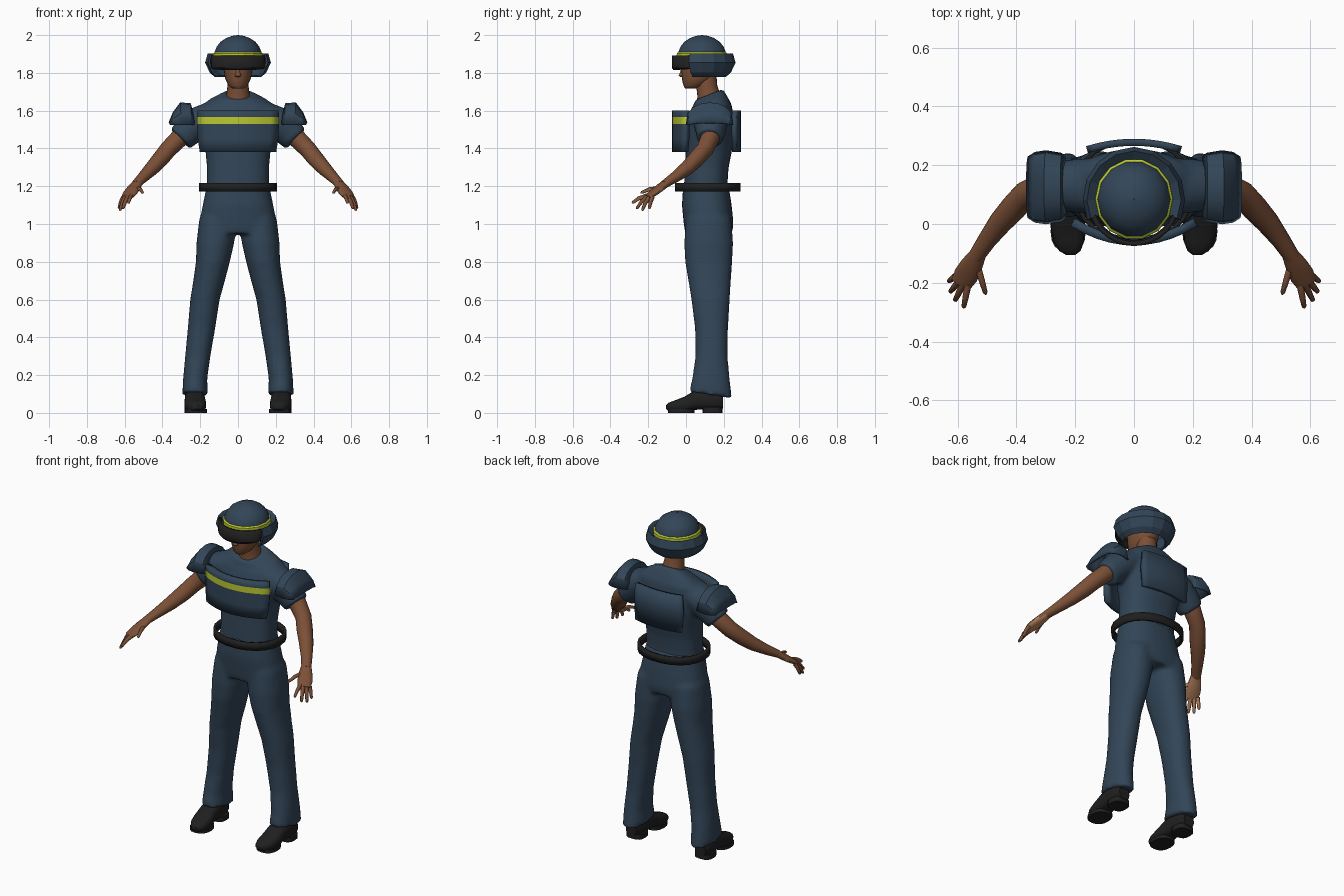
import bpy, bmesh, math
from mathutils import Vector as V

if "Cube" in bpy.data.objects:
    bpy.data.objects.remove(bpy.data.objects["Cube"])


def material(name, r, g, b):
    m = bpy.data.materials.new(name)
    m.diffuse_color = (r, g, b, 1)
    m.use_nodes = True
    m.node_tree.nodes["Principled BSDF"].inputs["Base Color"].default_value = m.diffuse_color
    return m


NAVY = material("navy", 0.032, 0.06, 0.096)
BLACK = material("black", 0.014, 0.014, 0.014)
YELLOW = material("yellow", 0.5, 0.58, 0.03)
SKIN = material("skin", 0.2, 0.08, 0.038)
PALM = material("palm_skin", 0.45, 0.22, 0.11)


def ring(c, ru, rv, u=(1, 0, 0), v=(0, 1, 0), n=24, p=2.0):
    """Superellipse ring around c, spanned by u and v."""
    pts = []
    for i in range(n):
        a = 2 * math.pi * i / n
        cs, sn = math.cos(a), math.sin(a)
        x = math.copysign(abs(cs) ** (2 / p), cs) * ru
        y = math.copysign(abs(sn) ** (2 / p), sn) * rv
        pts.append(V(c) + V(u) * x + V(v) * y)
    return pts


def loft(bm, rows, closed=True, caps=True):
    grid = [[bm.verts.new(p) for p in row] for row in rows]
    n = len(grid[0])
    for a, b in zip(grid, grid[1:]):
        for i in range(n if closed else n - 1):
            j = (i + 1) % n
            bm.faces.new((a[i], a[j], b[j], b[i]))
    if closed and caps:
        bm.faces.new(grid[0])
        bm.faces.new(grid[-1])


def tube(bm, path, n=12):
    """Path of (x, y, z, side radius, thickness radius)."""
    pts = [V(q[:3]) for q in path]
    rows = []
    for i, q in enumerate(path):
        t = (pts[min(i + 1, len(pts) - 1)] - pts[max(i - 1, 0)]).normalized()
        u = t.cross(V((0, 0, 1))).normalized()
        rows.append(ring(pts[i], q[3], q[4], u, u.cross(t), n))
    loft(bm, rows)


def finish(name, bm, *mats, angle=40, mirror=False, thick=0, remesh=0):
    bmesh.ops.recalc_face_normals(bm, faces=bm.faces)
    me = bpy.data.meshes.new(name)
    bm.to_mesh(me)
    bm.free()
    ob = bpy.data.objects.new(name, me)
    bpy.context.collection.objects.link(ob)
    for m in mats:
        me.materials.append(m)
    if angle:
        bpy.ops.object.select_all(action='DESELECT')
        ob.select_set(True)
        bpy.context.view_layer.objects.active = ob
        bpy.ops.object.shade_smooth_by_angle(angle=math.radians(angle))
    if thick:
        s = ob.modifiers.new("thickness", 'SOLIDIFY')
        s.thickness, s.offset = thick, 0
    if mirror:
        ob.modifiers.new("mirror", 'MIRROR')
    if remesh:
        r = ob.modifiers.new("blend", 'REMESH')
        r.mode, r.voxel_size, r.use_smooth_shade = 'VOXEL', remesh, True
        s = ob.modifiers.new("soften", 'SMOOTH')
        s.iterations = 5
    return ob


def new():
    return bmesh.new()


# Trousers: pelvis and two legs blended together
bm = new()
loft(bm, [ring((0, y, z), rx, ry, p=2.4) for z, rx, y, ry in (
    (1.21, .165, .105, .12), (1.1, .187, .11, .132), (1.0, .207, .12, .132), (.95, .2, .12, .125))])
LEG = ((1.03, .105, .1, .12, .12), (.9, .12, .1, .12, .13), (.8, .133, .09, .12, .125),
       (.7, .153, .084, .125, .113), (.6, .175, .078, .13, .102), (.45, .193, .073, .135, .088),
       (.3, .213, .067, .135, .085), (.18, .227, .064, .132, .1), (.095, .227, .068, .13, .114))
for s in (1, -1):
    loft(bm, [ring((s * x, y, z), rx, ry, v=(0, 1, -.15 if z < .1 else 0), p=2.2)
              for z, x, rx, y, ry in LEG])
finish("trousers", bm, NAVY, remesh=.014)

# Shirt: torso with a sloping collar and short sleeves
bm = new()
TORSO = ((1.16, .168, .105, .118, 0), (1.22, .165, .105, .115, 0), (1.3, .165, .11, .116, 0),
         (1.38, .172, .12, .122, 0), (1.48, .198, .127, .126, 0), (1.56, .205, .13, .122, 0),
         (1.62, .2, .135, .108, .1), (1.655, .155, .13, .088, .25), (1.685, .085, .12, .075, .4))
loft(bm, [ring((0, y, z), rx, ry, v=(0, 1, k), p=2.4) for z, rx, y, ry, k in TORSO])
for s in (1, -1):
    tube(bm, [(s * .14, .13, 1.575, .095, .075), (s * .22, .13, 1.53, .09, .09),
              (s * .27, .13, 1.485, .078, .08), (s * .305, .125, 1.45, .07, .074)], 20)
finish("shirt", bm, NAVY, remesh=.013)

# Arms
bm = new()
tube(bm, [(.24, .13, 1.53, .05, .05), (.31, .128, 1.455, .05, .05), (.37, .1, 1.395, .045, .046),
          (.41, .055, 1.345, .045, .044), (.455, .005, 1.295, .04, .038),
          (.5, -.055, 1.25, .032, .029), (.54, -.115, 1.21, .027, .021)], 16)
finish("arms", bm, SKIN, angle=60, mirror=True)

# Hands: palm, four fingers and thumb, paler underneath
bm = new()
tube(bm, [(.528, -.098, 1.222, .027, .021), (.552, -.14, 1.19, .038, .02),
          (.572, -.175, 1.163, .042, .017), (.588, -.205, 1.142, .035, .012)])
for base, tip in (((.565, -.207, 1.15), (.58, -.286, 1.11)),
                  ((.581, -.205, 1.146), (.61, -.262, 1.08)),
                  ((.596, -.195, 1.142), (.626, -.232, 1.07)),
                  ((.607, -.178, 1.143), (.631, -.195, 1.08)),
                  ((.535, -.135, 1.19), (.504, -.24, 1.165))):
    a, b = V(base), V(tip)
    mid = a.lerp(b, .55) + V((0, 0, .008))
    tube(bm, [(*a, .012, .012), (*mid, .0105, .0105), (*b.lerp(mid, .15), .008, .008),
              (*b, .003, .003)], 8)
hands = finish("hands", bm, SKIN, PALM, angle=60, mirror=True)
for f in hands.data.polygons:
    f.material_index = int(f.normal.z < -.3)

# Shoes: (y, x, half width, bottom, top), with raised heel blocks
bm = new()
SHOE = ((.195, .232, .035, .022, .09), (.17, .232, .048, .018, .12), (.1, .23, .052, .018, .125),
        (.04, .228, .054, .016, .115), (-.01, .226, .058, .004, .085), (-.06, .222, .052, .004, .066),
        (-.092, .218, .036, .01, .054), (-.105, .216, .016, .02, .04))
loft(bm, [ring((x, y, (b + t) / 2), w, (t - b) / 2, v=(0, 0, 1), n=16, p=2.8)
          for y, x, w, b, t in SHOE])
loft(bm, [ring((.23, .14, z), .054, .052, n=16, p=3) for z in (0, .03)])
loft(bm, [ring((.224, -.025, z), .06, .07, n=16, p=2.4) for z in (0, .02)])
finish("shoes", bm, BLACK, mirror=True)

# Belt: loose flat band
bm = new()
loft(bm, [ring((0, .115, z), .198, .168, n=22, p=2.2) for z in (1.173, 1.218)], caps=False)
finish("belt", bm, BLACK, angle=30, thick=.016)

# Chest plate with a bright stripe, and plain back plate


def plate(name, levels, half, y_mid, bend, thick, *mats):
    bm = new()
    rows = []
    for z, w in levels:
        xs = [half * w * (i / 5 - 1) for i in range(11)]
        rows.append([(x, y_mid + bend * (x / half) ** 2, z) for x in xs])
    loft(bm, rows, closed=False)
    return finish(name, bm, *mats, angle=30, thick=thick)


chest = plate("chest_plate", ((1.38, .93), (1.45, .98), (1.53, 1), (1.566, 1), (1.6, .99)),
              .21, -.058, .065, .03, NAVY, YELLOW)
for f in chest.data.polygons:
    f.material_index = int(1.53 < f.center.z < 1.566)
plate("back_plate", ((1.38, .95), (1.5, 1), (1.6, .95)), .16, .278, -.025, .024, NAVY)

# Shoulder pads: arched shells
bm = new()
rows = []
for x, top, ry in ((.235, 1.575, .1), (.25, 1.635, .112), (.3, 1.638, .12), (.335, 1.59, .115),
                   (.358, 1.535, .1)):
    rows.append([(x + .004 * math.sin(a), .125 - ry * math.cos(a), 1.525 + (top - 1.525) * math.sin(a) ** .7)
                 for a in [math.pi * i / 8 for i in range(9)]])
loft(bm, rows, closed=False)
finish("shoulder_pads", bm, NAVY, angle=25, mirror=True, thick=.012)

# Head and neck
bm = new()
loft(bm, [ring((0, y, z), rx, ry, n=20) for z, rx, y, ry in (
    (1.718, .03, .025, .03), (1.732, .05, .045, .058), (1.765, .066, .065, .086),
    (1.8, .074, .075, .1), (1.85, .08, .08, .105), (1.9, .075, .085, .1))])
loft(bm, [ring((0, y, z), r, r, n=20) for z, y, r in (
    (1.62, .13, .072), (1.68, .122, .062), (1.73, .11, .056), (1.79, .105, .056))])
finish("head", bm, SKIN, angle=60)

# Nose and lips
bm = new()
loft(bm, [ring((0, y, z), r, r, n=8) for z, y, r in (
    (1.778, -.018, .01), (1.784, -.022, .017), (1.8, -.02, .013), (1.84, -.012, .008))])
for z in (1.752, 1.76):
    loft(bm, [ring((x, -.013 + abs(x) * .25, z), r, r, u=(0, 1, 0), v=(0, 0, 1), n=8)
              for x, r in ((-.025, .002), (0, .007), (.025, .002))])
finish("face_details", bm, SKIN, angle=60)

# Helmet dome and its bright band
HY = .085
bm = new()
loft(bm, [ring((0, HY, z), r, r * 1.04, n=14) for z, r in (
    (1.86, .129), (1.91, .124), (1.94, .112), (1.965, .092), (1.985, .062), (1.996, .03),
    (2.0, .002))], caps=False)
finish("helmet_dome", bm, NAVY)
bm = new()
loft(bm, [ring((0, HY, z), r, r * 1.04, n=14) for z, r in (
    (1.865, .133), (1.903, .132), (1.912, .121))], caps=False)
finish("helmet_band", bm, YELLOW, angle=0)

# Helmet guard: flared collar around the sides and back
bm = new()
rows = []
for z, r in ((1.875, .134), (1.898, .158), (1.855, .168), (1.805, .145), (1.782, .118)):
    angles = [math.radians(-24 + 228 * i / 10) for i in range(11)]
    rows.append([(r * math.cos(a), HY + r * 1.02 * math.sin(a), z) for a in angles])
loft(bm, rows, closed=False)
finish("helmet_guard", bm, NAVY, angle=0, thick=.012)

# Visor: wraparound dark band
bm = new()
rows = []
for z, r in ((1.818, .95), (1.83, 1), (1.893, 1)):
    angles = [math.radians(-72 + 12 * i) for i in range(13)]
    rows.append([(.145 * r * math.sin(a), .07 - .137 * r * math.cos(a),
                  z + (.012 * abs(math.sin(a)) ** 3 if z < 1.82 else 0)) for a in angles])
loft(bm, rows, closed=False)
finish("visor", bm, BLACK, angle=30, thick=.016)
